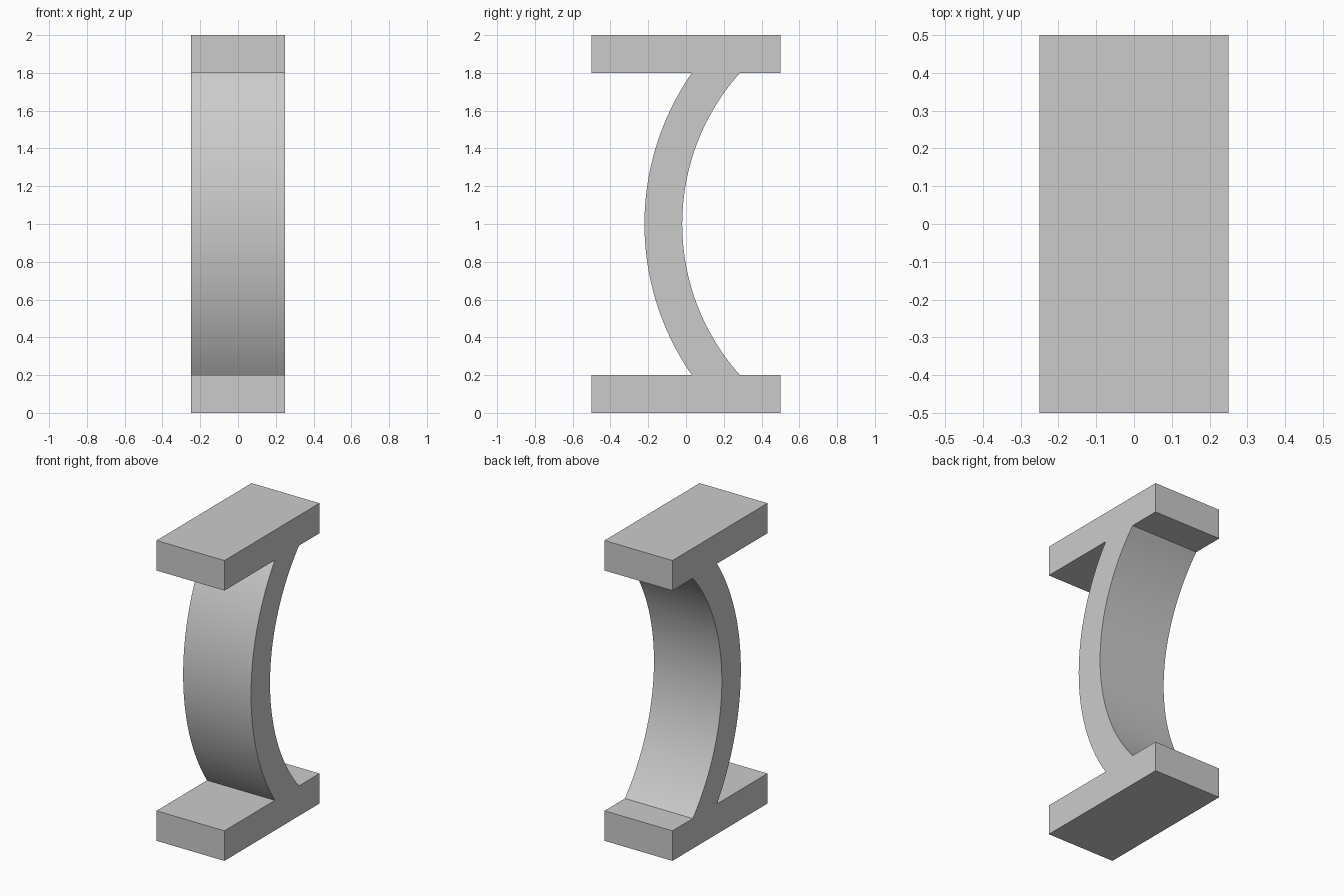
import bpy, bmesh, math

cube = bpy.data.objects.get("Cube")
if cube:
    bpy.data.objects.remove(cube, do_unlink=True)

HALF_W, HALF_D, PLATE, HEIGHT = 0.25, 0.5, 0.2, 2.0
ARC_Y, OUTER, INNER, STEPS = 1.18, 1.4, 1.2, 48

grey = bpy.data.materials.new("plain grey")
grey.use_nodes = True
colour = (0.6, 0.6, 0.6, 1)
grey.diffuse_color = colour
grey.node_tree.nodes["Principled BSDF"].inputs["Base Color"].default_value = colour


def arc(radius):
    """Curved web edge from the bottom plate up to the top plate, as (y, z)."""
    reach = math.asin((HEIGHT / 2 - PLATE) / radius)
    angles = [reach * (2 * i / STEPS - 1) for i in range(STEPS + 1)]
    return [(ARC_Y - radius * math.cos(a), HEIGHT / 2 + radius * math.sin(a))
            for a in angles]


# Side profile: bottom plate, back of web, top plate, front of web
top = HEIGHT - PLATE
profile = [(-HALF_D, PLATE), (-HALF_D, 0), (HALF_D, 0), (HALF_D, PLATE)]
profile += arc(INNER)
profile += [(HALF_D, top), (HALF_D, HEIGHT), (-HALF_D, HEIGHT), (-HALF_D, top)]
profile += reversed(arc(OUTER))

# Extrude the profile across the width
bm = bmesh.new()
side = bm.faces.new([bm.verts.new((-HALF_W, y, z)) for y, z in profile])
result = bmesh.ops.extrude_face_region(bm, geom=[side], use_keep_orig=True)
moved = [v for v in result["geom"] if isinstance(v, bmesh.types.BMVert)]
bmesh.ops.translate(bm, verts=moved, vec=(2 * HALF_W, 0, 0))
bmesh.ops.recalc_face_normals(bm, faces=bm.faces)

mesh = bpy.data.meshes.new("curved_beam")
bm.to_mesh(mesh)
bm.free()
mesh.materials.append(grey)
beam = bpy.data.objects.new("curved_beam", mesh)
bpy.context.collection.objects.link(beam)

# Smooth the curved web while keeping corners crisp
bpy.ops.object.select_all(action="DESELECT")
beam.select_set(True)
bpy.context.view_layer.objects.active = beam
bpy.ops.object.shade_smooth_by_angle(angle=math.radians(20))
